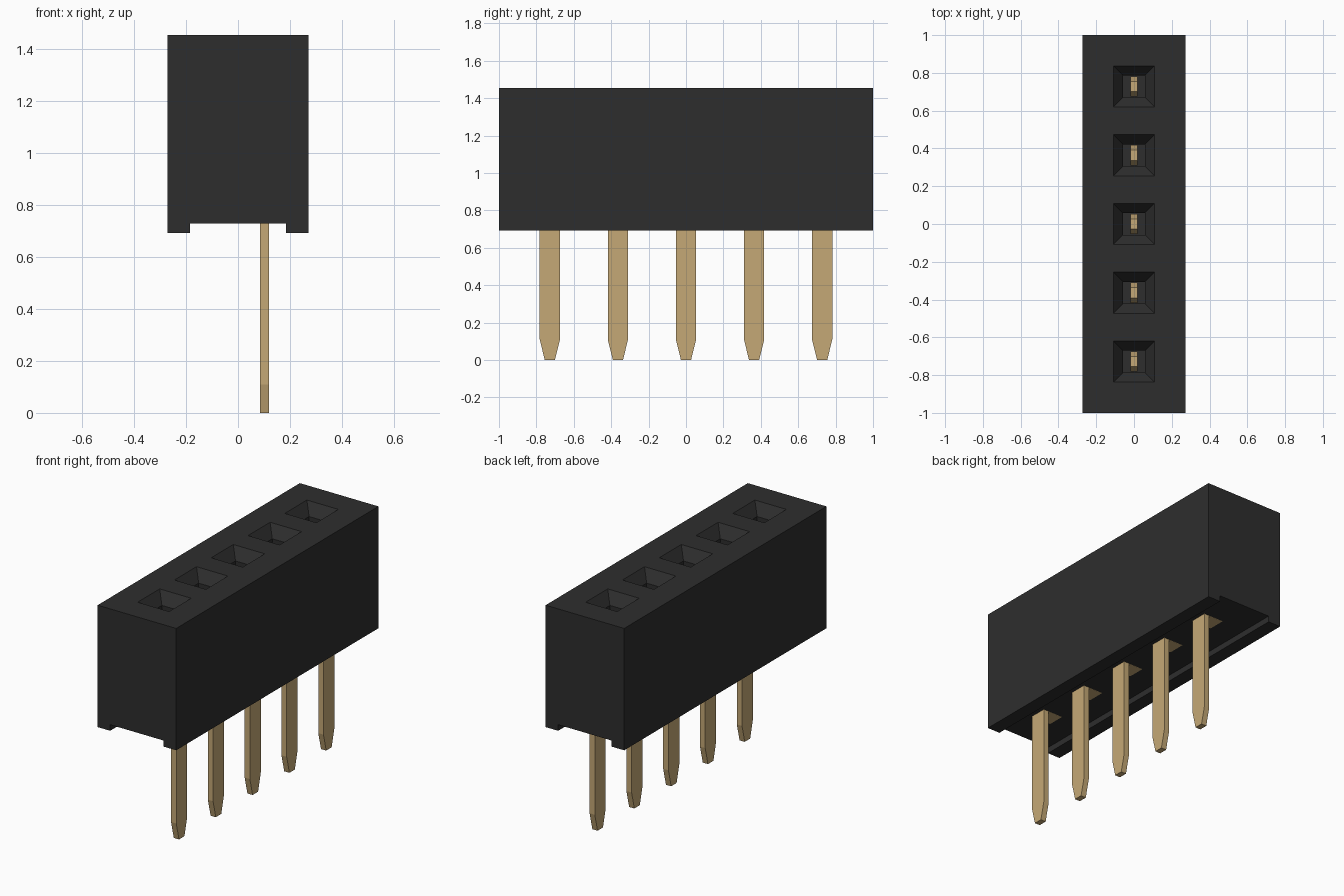
import bpy
import bmesh
from mathutils import Vector

old = bpy.data.objects.get("Cube")
if old:
    bpy.data.objects.remove(old, do_unlink=True)

PITCH = 0.364
SLOTS = [(i - 2) * PITCH for i in range(5)]
TOP, CHANNEL, FOOT = 1.455, 0.73, 0.692
THICK = 0.018   # half thickness of the sheet metal
WIDE = 0.054    # half width of the sheet metal


def material(name, rgb):
    m = bpy.data.materials.new(name)
    m.use_nodes = True
    m.diffuse_color = (*rgb, 1)
    m.node_tree.nodes["Principled BSDF"].inputs["Base Color"].default_value = (*rgb, 1)
    return m


black = material("black plastic", (0.027, 0.027, 0.027))
gold = material("gold metal", (0.56, 0.395, 0.18))


def prism(bm, outline, direction):
    """Extrude a closed outline of points along a direction."""
    face = bm.faces.new([bm.verts.new(p) for p in outline])
    ext = bmesh.ops.extrude_face_region(bm, geom=[face])["geom"]
    verts = [v for v in ext if isinstance(v, bmesh.types.BMVert)]
    bmesh.ops.translate(bm, verts=verts, vec=Vector(direction))


def square_well(bm, y, rings):
    """Closed stack of square rings, given as (half size, height)."""
    loops = [[bm.verts.new((sx * r, y + sy * r, z))
              for sx, sy in ((-1, -1), (1, -1), (1, 1), (-1, 1))] for r, z in rings]
    for a, b in zip(loops, loops[1:]):
        for i in range(4):
            j = (i + 1) % 4
            bm.faces.new((a[i], a[j], b[j], b[i]))
    bm.faces.new(loops[0])
    bm.faces.new(loops[-1])


def finish(bm, name, mat):
    bmesh.ops.recalc_face_normals(bm, faces=bm.faces[:])
    mesh = bpy.data.meshes.new(name)
    bm.to_mesh(mesh)
    bm.free()
    mesh.materials.append(mat)
    obj = bpy.data.objects.new(name, mesh)
    bpy.context.collection.objects.link(obj)
    return obj


# Housing: block with a channel along the underside
half = [(0.185, CHANNEL), (0.185, FOOT), (0.272, FOOT), (0.272, TOP)]
outline = half + [(-x, z) for x, z in reversed(half)]
bm = bmesh.new()
prism(bm, [(x, -1, z) for x, z in outline], (0, 2, 0))
housing = finish(bm, "housing", black)

# Socket wells with flared mouths, cut into the top
bm = bmesh.new()
for y in SLOTS:
    square_well(bm, y, [(0.058, 0.8), (0.058, TOP - 0.07),
                        (0.109, TOP), (0.109, TOP + 0.05)])
cutter = finish(bm, "socket_cutter", black)
cutter.hide_render = True
cut = housing.modifiers.new("sockets", "BOOLEAN")
cut.operation = "DIFFERENCE"
cut.solver = "EXACT"
cut.object = cutter
bpy.context.view_layer.objects.active = housing
bpy.ops.object.modifier_apply(modifier=cut.name)
bpy.data.objects.remove(cutter, do_unlink=True)


def blade(bm, x, y, base, shoulder, tip):
    """Flat strip whose end narrows from the shoulder to the tip."""
    side = [(WIDE, base), (WIDE, shoulder), (WIDE / 2, tip)]
    pts = side + [(-w, z) for w, z in reversed(side)]
    prism(bm, [(x - THICK, y + w, z) for w, z in pts], (2 * THICK, 0, 0))


# Contacts: solder tail, cross bridge and inner blade
TAIL_X = 0.102
for n, y in enumerate(SLOTS, 1):
    bm = bmesh.new()
    blade(bm, TAIL_X, y, CHANNEL + 0.03, 0.11, 0)
    blade(bm, 0, y, CHANNEL + 0.03, 1.13, 1.2)
    low, high = CHANNEL - 0.0005, CHANNEL + 2 * THICK
    prism(bm, [(-THICK, y - WIDE, low), (TAIL_X + THICK, y - WIDE, low),
               (TAIL_X + THICK, y - WIDE, high), (-THICK, y - WIDE, high)],
          (0, 2 * WIDE, 0))
    finish(bm, f"contact_pin_{n}", gold)
